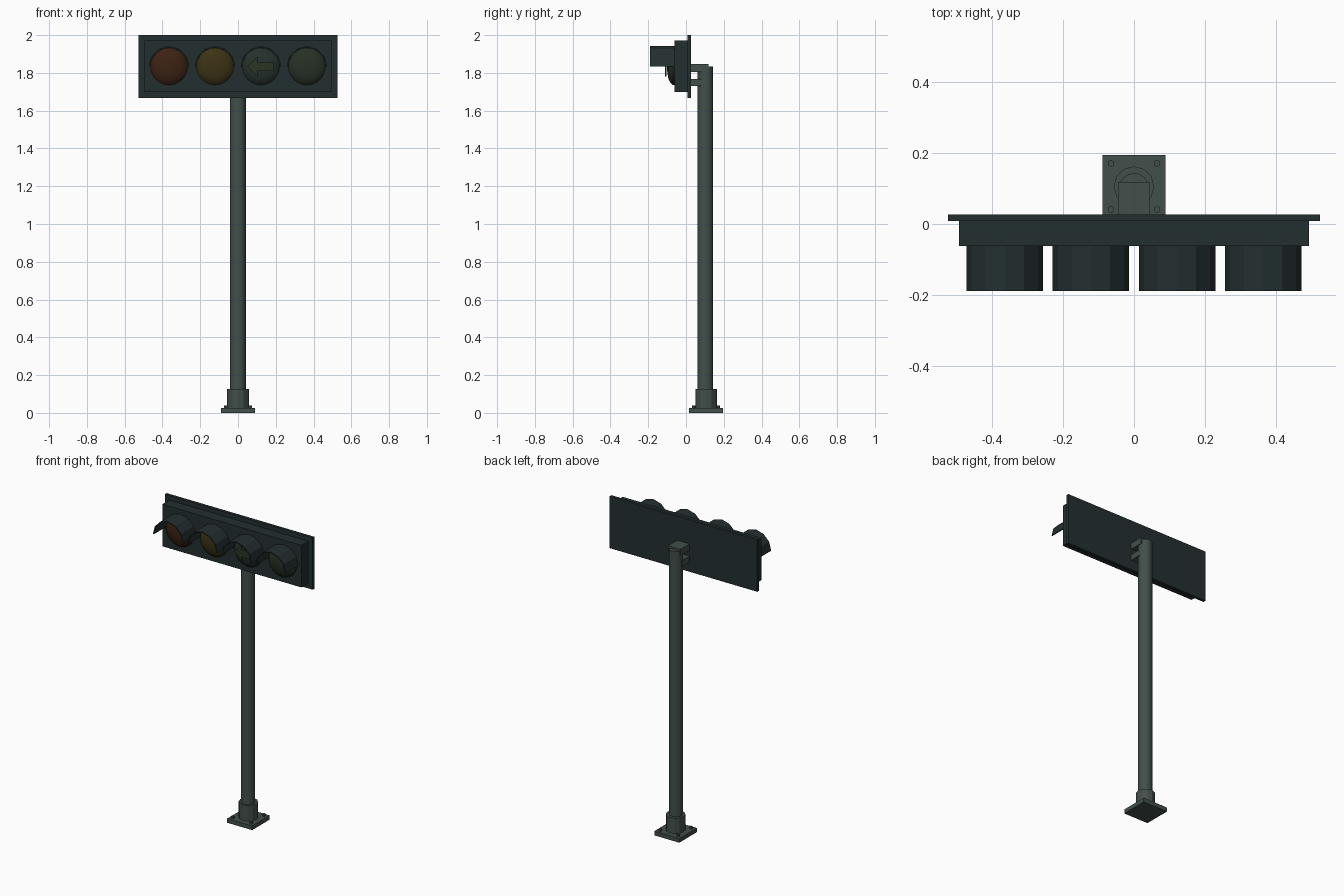
import bpy, bmesh, math
from mathutils import Matrix

if "Cube" in bpy.data.objects:
    bpy.data.objects.remove(bpy.data.objects["Cube"])


def material(name, rgb):
    m = bpy.data.materials.new(name)
    m.diffuse_color = (*rgb, 1)
    m.use_nodes = True
    m.node_tree.nodes["Principled BSDF"].inputs["Base Color"].default_value = m.diffuse_color
    return m


STEEL = material("grey_steel", (0.054, 0.078, 0.068))
DARK = material("dark_housing", (0.0176, 0.0285, 0.030))
RED = material("red_lens", (0.045, 0.016, 0.006))
AMBER = material("amber_lens", (0.045, 0.032, 0.007))
CLEAR = material("arrow_lens", (0.019, 0.031, 0.025))
ARROW = material("arrow_green", (0.022, 0.034, 0.016))
GREEN = material("green_lens", (0.020, 0.031, 0.018))


def finish(name, bm, mat, smooth=None):
    bmesh.ops.recalc_face_normals(bm, faces=bm.faces)
    me = bpy.data.meshes.new(name)
    bm.to_mesh(me)
    bm.free()
    me.materials.append(mat)
    ob = bpy.data.objects.new(name, me)
    bpy.context.collection.objects.link(ob)
    if smooth:
        bpy.ops.object.select_all(action='DESELECT')
        bpy.context.view_layer.objects.active = ob
        ob.select_set(True)
        bpy.ops.object.shade_smooth_by_angle(angle=math.radians(smooth))
    return ob


def box(name, x, y, z, mat):
    bm = bmesh.new()
    size = [b - a for a, b in (x, y, z)]
    mid = [(a + b) / 2 for a, b in (x, y, z)]
    bmesh.ops.create_cube(bm, size=1, matrix=Matrix.Translation(mid) @ Matrix.Diagonal((*size, 1)))
    return finish(name, bm, mat)


def post(name, x, y, z0, z1, r, sides, mat, smooth=None):
    bm = bmesh.new()
    bmesh.ops.create_cone(bm, cap_ends=True, segments=sides, radius1=r, radius2=r, depth=z1 - z0,
                          matrix=Matrix.Translation((x, y, (z0 + z1) / 2)))
    return finish(name, bm, mat, smooth)


def prism(name, outline, y0, y1, mat):
    """Extrude an x-z outline from y0 to y1."""
    bm = bmesh.new()
    face = bm.faces.new([bm.verts.new((x, y0, z)) for x, z in outline])
    ext = bmesh.ops.extrude_face_region(bm, geom=[face])
    verts = [g for g in ext["geom"] if isinstance(g, bmesh.types.BMVert)]
    bmesh.ops.translate(bm, vec=(0, y1 - y0, 0), verts=verts)
    return finish(name, bm, mat)


def lens(name, cx, cz, mat):
    """Shallow domed disc facing the front."""
    bm = bmesh.new()
    n, prev = 24, None
    profile = [(0.098, -0.060), (0.098, -0.070), (0.086, -0.083), (0.062, -0.094), (0.032, -0.099)]
    for r, y in profile:
        ring = [bm.verts.new((cx + r * math.cos(2 * math.pi * i / n), y,
                              cz + r * math.sin(2 * math.pi * i / n))) for i in range(n)]
        if prev:
            for i in range(n):
                j = (i + 1) % n
                bm.faces.new((prev[i], prev[j], ring[j], ring[i]))
        else:
            bm.faces.new(ring)
        prev = ring
    tip = bm.verts.new((cx, -0.101, cz))
    for i in range(n):
        bm.faces.new((prev[i], prev[(i + 1) % n], tip))
    return finish(name, bm, mat, 40)


# Base and pole
PY = 0.106
box("base_plate", (-0.089, 0.089), (0.017, 0.195), (0, 0.027), STEEL)
for sx in (-1, 1):
    for sy in (-1, 1):
        post("anchor_bolt", sx * 0.065, PY + sy * 0.065, 0.02, 0.04, 0.010, 6, STEEL)
post("base_collar", 0, PY, 0.02, 0.127, 0.057, 12, STEEL)
post("pole", 0, PY - 0.004, 0.02, 1.833, 0.042, 16, STEEL, 30)

# Brackets joining the pole to the signal head
box("upper_bracket", (-0.044, 0.044), (0.02, 0.118), (1.805, 1.846), STEEL)
box("lower_bracket", (-0.044, 0.044), (0.02, 0.105), (1.73, 1.768), STEEL)

# Signal head
box("backplate", (-0.526, 0.526), (0.008, 0.027), (1.667, 2.0), DARK)
box("housing", (-0.494, 0.494), (-0.062, 0.01), (1.70, 1.971), DARK)

# Lenses with half-round visors
CZ = 1.834
for i, (label, mat) in enumerate((("red", RED), ("amber", AMBER), ("arrow", CLEAR), ("green", GREEN))):
    cx = -0.365 + i * 0.2433
    lens(label + "_lens", cx, CZ, mat)
    arc = [math.pi * k / 6 for k in range(7)]
    outline = [(cx + 0.108 * math.cos(a), CZ + 0.108 * math.sin(a)) for a in arc]
    outline += [(cx + 0.101 * math.cos(a), CZ + 0.101 * math.sin(a)) for a in reversed(arc)]
    prism(label + "_visor", outline, -0.19, -0.06, DARK)

# Left-pointing arrow in front of the third lens
half = [(0.188, 0.024), (0.103, 0.024), (0.103, 0.053)]
arrow = [(x, CZ + z) for x, z in half] + [(0.048, CZ)] + [(x, CZ - z) for x, z in reversed(half)]
prism("arrow_sign", arrow, -0.112, -0.104, ARROW)
